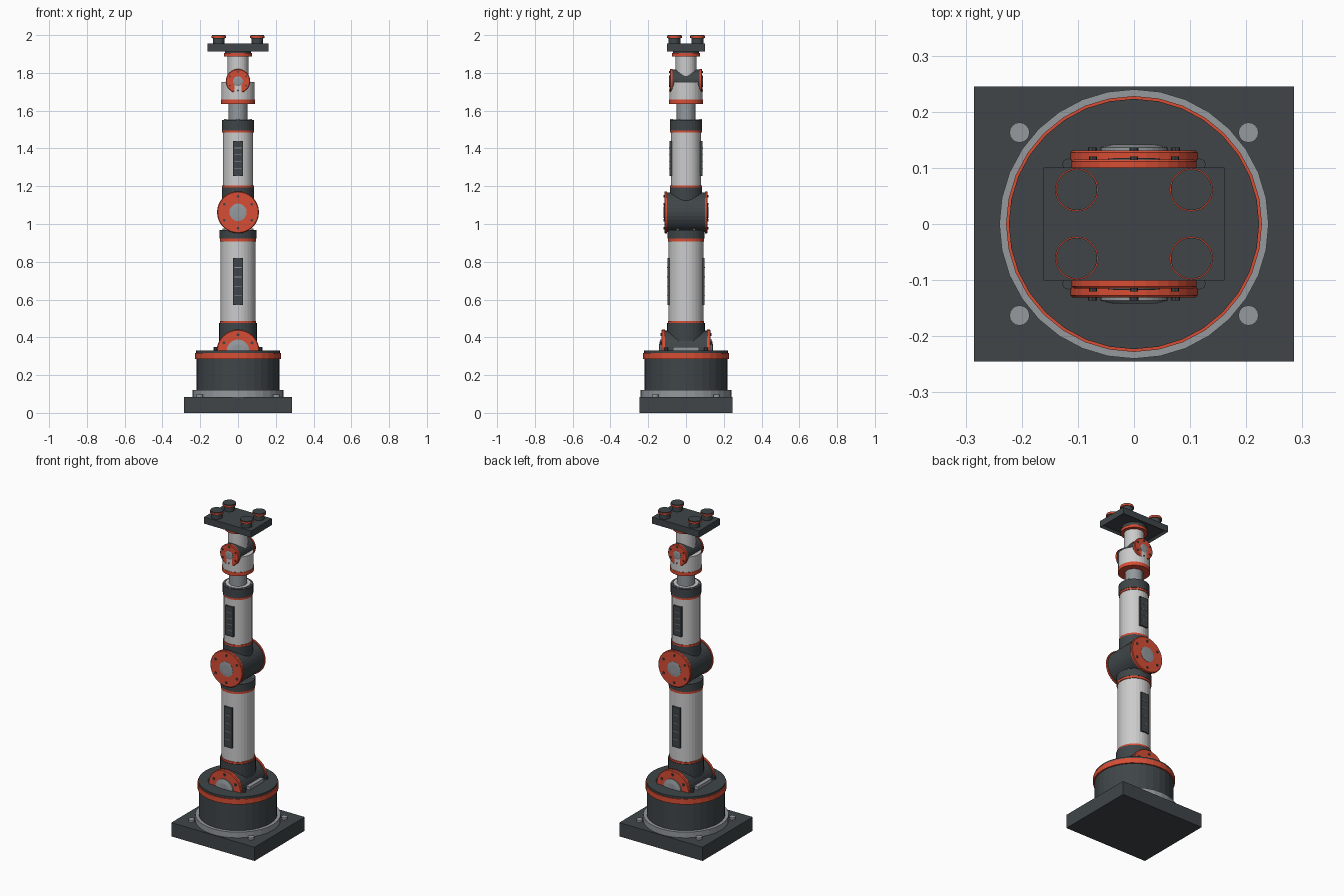
import bpy, bmesh, math
from mathutils import Matrix, Vector

if "Cube" in bpy.data.objects:
    bpy.data.objects.remove(bpy.data.objects["Cube"])


def material(name, col):
    m = bpy.data.materials.new(name)
    m.diffuse_color = (*col, 1)
    m.use_nodes = True
    m.node_tree.nodes["Principled BSDF"].inputs["Base Color"].default_value = m.diffuse_color
    return m


DARK = material("dark", (0.05, 0.06, 0.065))
RED = material("orange_red", (0.68, 0.075, 0.035))
LIGHT = material("light", (0.72, 0.73, 0.74))
STEEL = material("steel", (0.3, 0.32, 0.34))


def finish(name, bm, mat):
    me = bpy.data.meshes.new(name)
    bm.to_mesh(me)
    bm.free()
    ob = bpy.data.objects.new(name, me)
    bpy.context.collection.objects.link(ob)
    me.materials.append(mat)
    return ob


def lathe(name, profile, mat, n=32, at=(0, 0, 0), axis=(0, 0, 1)):
    """Closed solid of revolution from (radius, height) points."""
    bm = bmesh.new()
    rings = [[bm.verts.new((r * math.cos(2 * math.pi * i / n),
                            r * math.sin(2 * math.pi * i / n), h))
              for i in range(n)] for r, h in profile]
    for a, b in zip(rings, rings[1:]):
        for i in range(n):
            j = (i + 1) % n
            bm.faces.new((a[i], a[j], b[j], b[i]))
    bm.faces.new(rings[0][::-1])
    bm.faces.new(rings[-1])
    rot = Vector((0, 0, 1)).rotation_difference(Vector(axis)).to_matrix().to_4x4()
    bm.transform(Matrix.Translation(at) @ rot)
    return finish(name, bm, mat)


def cyl(name, r, z0, z1, mat, n=32, x=0, y=0):
    return lathe(name, [(r, z0), (r, z1)], mat, n, (x, y, 0))


def box(name, size, at, mat):
    bm = bmesh.new()
    bmesh.ops.create_cube(bm, size=1)
    bm.transform(Matrix.Translation(at) @ Matrix.Diagonal((*size, 1)))
    return finish(name, bm, mat)


def joint(name, z, r, y0, y1, cap_r, cap_y, bolt_r):
    """Horizontal hub with bolted covers on both ends."""
    lathe(name + "_hub", [(r * 0.95, -y0), (r * 0.95, y0)], DARK, 32, (0, 0, z), (0, 1, 0))
    for s, side in ((-1, "front"), (1, "back")):
        ax = (0, s, 0)
        lathe(f"{name}_cover_{side}", [(r, y0), (r, y1 - 0.004), (r - 0.004, y1)],
              RED, 32, (0, 0, z), ax)
        lathe(f"{name}_cap_{side}", [(cap_r, y1 - 0.005), (cap_r, (y1 + cap_y) / 2),
              (cap_r * 0.6, cap_y)], STEEL, 32, (0, 0, z), ax)
        for k in range(6):
            a = math.pi * (k + 0.5) / 3
            p = (r * 0.76 * math.cos(a), 0, z + r * 0.76 * math.sin(a))
            lathe(f"{name}_bolt_{side}_{k}", [(bolt_r, y1 - 0.005), (bolt_r, y1 + 0.005)],
                  DARK, 8, p, ax)


def bolt_ring(name, r, z, mat, n=6, br=0.007):
    for k in range(n):
        a = 2 * math.pi * (k + 0.5) / n
        cyl(f"{name}_{k}", br, z - 0.003, z + 0.007, mat, 8, r * math.cos(a), r * math.sin(a))


def vent(name, z0, z1, r):
    """Dark panel with pale slats, front and back."""
    for s, side in ((-1, "front"), (1, "back")):
        box(f"{name}_panel_{side}", (0.054, 0.014, z1 - z0), (0, s * r, (z0 + z1) / 2), DARK)
        for k in range(1, 5):
            z = z0 + (z1 - z0) * k / 5
            box(f"{name}_slat_{side}_{k}", (0.036, 0.004, 0.004), (0, s * (r + 0.007), z), STEEL)


corners = [(sx, sy) for sx in (-1, 1) for sy in (-1, 1)]

# Base
box("base_plate", (0.57, 0.49, 0.085), (0, 0, 0.0425), DARK)
cyl("base_flange", 0.24, 0.085, 0.12, STEEL)
cyl("turntable_drum", 0.22, 0.12, 0.286, DARK)
cyl("turntable_band", 0.228, 0.286, 0.318, RED)
cyl("turntable_top", 0.223, 0.318, 0.33, DARK)
for i, (sx, sy) in enumerate(corners):
    cyl(f"anchor_bolt_{i}", 0.018, 0.08, 0.098, STEEL, 16, sx * 0.204, sy * 0.163)
    cyl(f"turntable_bolt_{i}", 0.011, 0.325, 0.347, DARK, 8, sx * 0.117, sy * 0.106)

# Shoulder
box("shoulder_seat", (0.26, 0.14, 0.025), (0, 0, 0.3375), STEEL)
joint("shoulder", 0.328, 0.113, 0.112, 0.131, 0.06, 0.142, 0.008)
cyl("lower_arm_socket", 0.1, 0.38, 0.475, DARK)

# Lower arm
cyl("lower_arm_bottom_band", 0.0965, 0.472, 0.486, RED)
cyl("lower_arm_tube", 0.092, 0.48, 0.92, LIGHT)
cyl("lower_arm_top_band", 0.0965, 0.908, 0.922, RED)
cyl("lower_arm_top_collar", 0.098, 0.922, 0.968, DARK)
bolt_ring("lower_arm_collar_bolt", 0.086, 0.968, LIGHT)
vent("lower_arm", 0.57, 0.82, 0.092)

# Elbow
joint("elbow", 1.062, 0.111, 0.1, 0.115, 0.046, 0.118, 0.007)
cyl("upper_arm_socket", 0.085, 1.1, 1.194, DARK)

# Upper arm
cyl("upper_arm_bottom_band", 0.084, 1.192, 1.205, RED)
cyl("upper_arm_tube", 0.08, 1.2, 1.49, LIGHT)
cyl("upper_arm_top_band", 0.084, 1.484, 1.496, RED)
cyl("upper_arm_top_collar", 0.086, 1.496, 1.55, DARK)
cyl("upper_arm_end_disc", 0.07, 1.545, 1.553, LIGHT)
bolt_ring("upper_arm_collar_bolt", 0.077, 1.55, LIGHT)
vent("upper_arm", 1.255, 1.44, 0.08)

# Wrist
cyl("wrist_shaft", 0.05, 1.55, 1.64, STEEL)
cyl("wrist_band", 0.09, 1.635, 1.658, RED)
cyl("wrist_cup", 0.088, 1.658, 1.752, LIGHT)
joint("wrist", 1.756, 0.065, 0.072, 0.086, 0.026, 0.09, 0.005)
cyl("wrist_neck", 0.055, 1.77, 1.89, LIGHT)
cyl("tool_band", 0.075, 1.888, 1.905, RED)
cyl("tool_flange", 0.068, 1.905, 1.93, DARK)

# Tool plate with a recessed underside
bm = bmesh.new()
bmesh.ops.create_cube(bm, size=1)
bm.transform(Matrix.Translation((0, 0, 1.9345)) @ Matrix.Diagonal((0.322, 0.202, 0.041, 1)))
bm.normal_update()
under = [f for f in bm.faces if f.normal.z < -0.5]
bmesh.ops.inset_region(bm, faces=under, thickness=0.018, depth=0)
bmesh.ops.translate(bm, verts=under[0].verts, vec=(0, 0, 0.012))
finish("tool_plate", bm, DARK)

# Suction cups
for i, (sx, sy) in enumerate(corners):
    x, y = sx * 0.102, sy * 0.061
    lathe(f"suction_cup_{i}", [(0.031, 1.95), (0.031, 1.98), (0.036, 1.988)], DARK, 32, (x, y, 0))
    cyl(f"suction_ring_{i}", 0.0385, 1.985, 1.995, RED, 32, x, y)
    cyl(f"suction_lip_{i}", 0.0365, 1.995, 2.0, DARK, 32, x, y)
